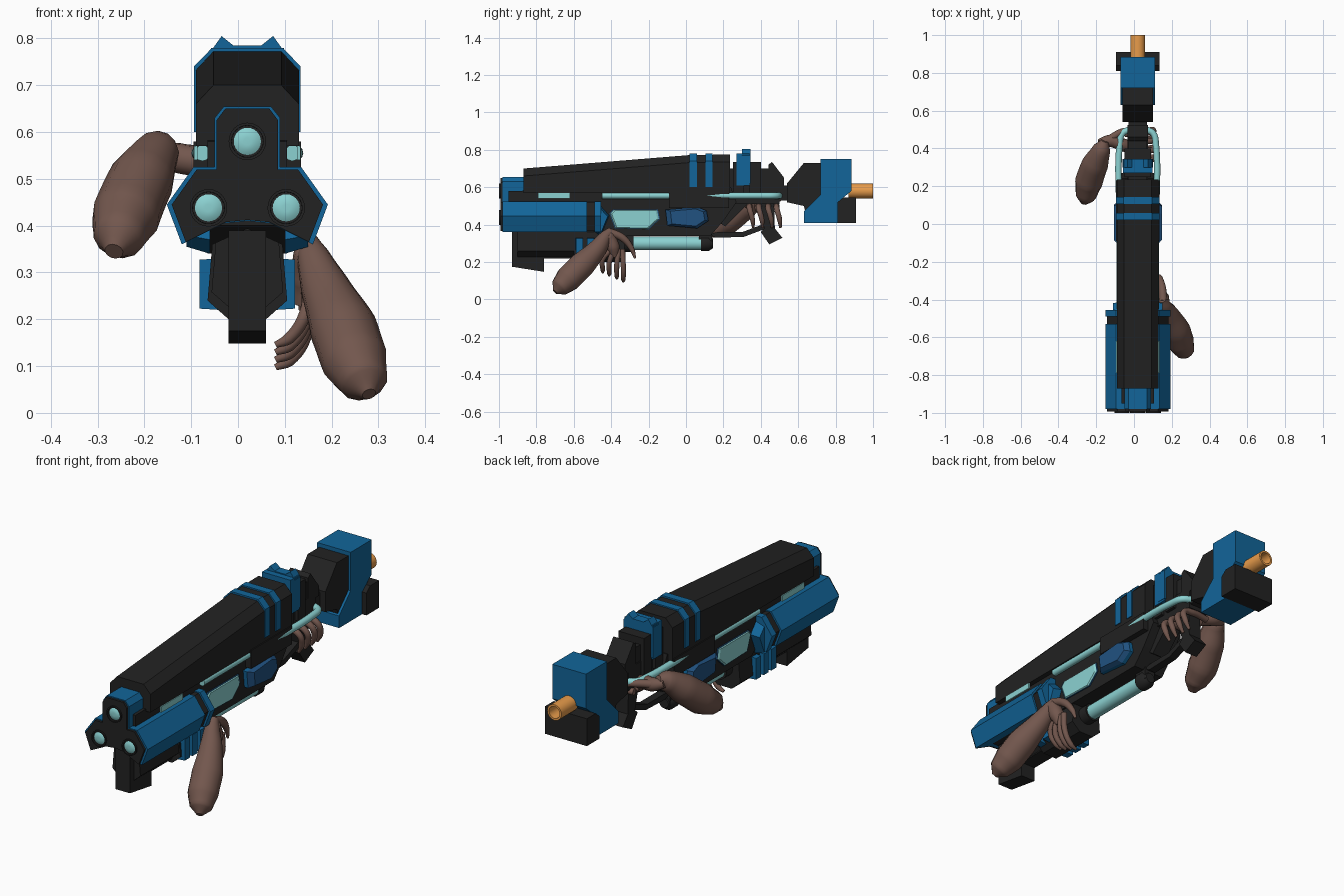
import bpy, bmesh, math
from mathutils import Vector

if "Cube" in bpy.data.objects:
    bpy.data.objects.remove(bpy.data.objects["Cube"])

CX = 0.02  # centre line of the weapon


def material(name, rgb):
    m = bpy.data.materials.new(name)
    m.use_nodes = True
    m.diffuse_color = (*rgb, 1)
    m.node_tree.nodes["Principled BSDF"].inputs["Base Color"].default_value = (*rgb, 1)
    return m


BLACK = material("charcoal black", (0.016, 0.016, 0.016))
BLUE = material("strong blue", (0.006, 0.13, 0.32))
NAVY = material("muted blue", (0.015, 0.085, 0.22))
TEAL = material("pale teal", (0.26, 0.64, 0.64))
SKIN = material("brown skin", (0.17, 0.095, 0.075))
ORANGE = material("orange brass", (0.8, 0.33, 0.07))


def loft(name, sections, mat):
    """Skin a list of matching cross-sections and cap both ends."""
    bm = bmesh.new()
    rings = [[bm.verts.new(p) for p in s] for s in sections]
    n = len(rings[0])
    for a, b in zip(rings, rings[1:]):
        for i in range(n):
            j = (i + 1) % n
            bm.faces.new((a[i], a[j], b[j], b[i]))
    bm.faces.new(rings[0])
    bm.faces.new(rings[-1])
    bmesh.ops.recalc_face_normals(bm, faces=bm.faces)
    me = bpy.data.meshes.new(name)
    bm.to_mesh(me)
    bm.free()
    me.materials.append(mat)
    ob = bpy.data.objects.new(name, me)
    bpy.context.collection.objects.link(ob)
    return ob


def side_prism(name, yz, half, mat):
    """Side profile extruded evenly about the centre line."""
    return loft(name, [[(CX + s * half, y, z) for y, z in yz] for s in (-1, 1)], mat)


def front_prism(name, xz, y0, y1, mat, side=1):
    """Front profile, relative to the centre line, extruded along y."""
    return loft(name, [[(CX + side * x, y, z) for x, z in xz] for y in (y0, y1)], mat)


def box(name, half, y0, y1, z0, z1, mat):
    return side_prism(name, [(y0, z0), (y1, z0), (y1, z1), (y0, z1)], half, mat)


def panel(name, side, yz, x0, x1, shrink, mat):
    """Side plate that narrows outwards."""
    cy = sum(p[0] for p in yz) / len(yz)
    cz = sum(p[1] for p in yz) / len(yz)
    outer = [(CX + side * x1, cy + (y - cy) * shrink, cz + (z - cz) * shrink) for y, z in yz]
    return loft(name, [[(CX + side * x0, y, z) for y, z in yz], outer], mat)


def lathe(name, x, z, profile, mat, sides=24):
    """Round part about a line along y; profile holds (y, radius)."""
    turns = [math.tau * i / sides for i in range(sides)]
    ob = loft(name, [[(x + r * math.cos(t), y, z + r * math.sin(t)) for t in turns]
                     for y, r in profile], mat)
    smooth(ob)
    return ob


def smooth(ob):
    bpy.ops.object.select_all(action='DESELECT')
    ob.select_set(True)
    bpy.context.view_layer.objects.active = ob
    bpy.ops.object.shade_smooth_by_angle(angle=math.radians(40))


def limb(name, points, mat):
    """Smooth sweep through (x, y, z, radius) points, converted to a mesh."""
    cu = bpy.data.curves.new(name, 'CURVE')
    cu.dimensions = '3D'
    cu.bevel_depth = 1
    cu.bevel_resolution = 4
    cu.resolution_u = 6
    cu.use_fill_caps = True
    sp = cu.splines.new('BEZIER')
    sp.bezier_points.add(len(points) - 1)
    for bp, (x, y, z, r) in zip(sp.bezier_points, points):
        bp.co = (x, y, z)
        bp.radius = r
        bp.handle_left_type = bp.handle_right_type = 'AUTO'
    cu.materials.append(mat)
    ob = bpy.data.objects.new(name, cu)
    bpy.context.collection.objects.link(ob)
    bpy.ops.object.select_all(action='DESELECT')
    ob.select_set(True)
    bpy.context.view_layer.objects.active = ob
    bpy.ops.object.convert(target='MESH')
    smooth(bpy.context.object)


def hood(y, top, bottom, half=0.11, drop=0.04):
    """Cross-section with chamfered top corners."""
    pts = [(-half, bottom), (-half, top - drop), (-half * 0.66, top),
           (half * 0.66, top), (half, top - drop), (half, bottom)]
    return [(CX + x, y, z) for x, z in pts]


# Upper housing with its blue bands
loft("upper_housing", [hood(-0.87, 0.70, 0.57), hood(0.02, 0.772, 0.57), hood(0.235, 0.775, 0.57)], BLACK)
for i, y in enumerate((0.02, 0.105)):
    loft(f"housing_band_{i + 1}", [hood(y, 0.78, 0.6, 0.114), hood(y + 0.038, 0.78, 0.6, 0.114)], BLUE)

# Central body
side_prism("main_body", [(-0.95, 0.4), (-0.95, 0.58), (0.24, 0.6), (0.27, 0.52), (0.2, 0.42),
                         (0.13, 0.34), (-0.42, 0.34), (-0.5, 0.4)], 0.085, BLACK)
box("body_ledge", 0.115, -0.09, 0.23, 0.49, 0.58, BLACK)
box("rear_receiver", 0.055, 0.2, 0.5, 0.51, 0.62, BLACK)
for y in (0.25, 0.34):
    box("receiver_block", 0.07, y, y + 0.06, 0.55, 0.735, BLACK)
box("receiver_core", 0.05, 0.22, 0.44, 0.6, 0.70, BLACK)
side_prism("rear_fin", [(0.44, 0.6), (0.44, 0.72), (0.46, 0.735), (0.525, 0.65), (0.525, 0.6)], 0.055, BLACK)

# Rear sight with two raised horns
front_prism("rear_sight", [(-0.08, 0.62), (-0.08, 0.77), (-0.055, 0.805), (-0.03, 0.785),
                           (0.03, 0.785), (0.055, 0.805), (0.08, 0.77), (0.08, 0.62)], 0.3, 0.345, BLUE)
box("sight_base", 0.078, 0.27, 0.34, 0.61, 0.78, BLUE)

# Three-barrel cluster
LOBE = [(0, 0.41), (0.05, 0.405), (0.14, 0.36), (0.172, 0.445), (0.115, 0.525), (0, 0.525)]
core = [(x * 0.94, 0.444 + (z - 0.444) * 0.94) for x, z in LOBE]
for side, tag in ((1, "left"), (-1, "right")):
    front_prism(tag + "_barrel_shell", LOBE, -0.98, -0.53, BLUE, side)
    front_prism(tag + "_barrel_face", core, -0.992, -0.46, BLACK, side)
    front_prism(tag + "_barrel_collar", LOBE, -0.49, -0.455, BLUE, side)
    panel(tag + "_collar_wedge", side, [(-0.5, 0.37), (-0.455, 0.34), (-0.41, 0.45), (-0.455, 0.5)],
          0.08, 0.13, 0.8, BLUE)
TOP = [(-0.07, 0.5), (-0.07, 0.63), (-0.05, 0.655), (0.05, 0.655), (0.07, 0.63), (0.07, 0.5)]
front_prism("top_barrel_shell", TOP, -0.98, -0.8, BLUE)
front_prism("top_barrel_face", [(x * 0.94, z - 0.005) for x, z in TOP], -0.992, -0.8, BLACK)
for x, z in ((CX, 0.58), (CX + 0.083, 0.438), (CX - 0.083, 0.438)):
    lathe("muzzle_ring", x, z, [(-0.95, 0.04), (-1.0, 0.04), (-1.0, 0.034), (-0.97, 0.033)], BLACK)
    lathe("muzzle_lens", x, z, [(-0.97, 0.034), (-0.99, 0.032), (-0.998, 0.02), (-0.999, 0.008)], TEAL)

# Under-barrel prow and pump
side_prism("prow", [(-0.93, 0.39), (-0.93, 0.175), (-0.76, 0.148), (-0.76, 0.22),
                    (-0.5, 0.22), (-0.5, 0.39)], 0.04, BLACK)
HEX = [(0, 0.395), (0.075, 0.36), (0.085, 0.24), (0.04, 0.2), (-0.04, 0.2),
       (-0.085, 0.24), (-0.075, 0.36)]
front_prism("pump_front", [(x * 0.9, 0.39 + (z - 0.39) * 0.88) for x, z in HEX], -0.9, -0.58, BLACK)
front_prism("pump", HEX, -0.6, -0.33, BLACK)
for side in (1, -1):
    for y in (-0.59, -0.53, -0.47):
        panel("pump_plate", side, [(y, 0.22), (y + 0.04, 0.22), (y + 0.04, 0.33), (y, 0.33)], 0.06, 0.102, 0.95, BLUE)

# Energy cell beneath the body
lathe("energy_cell", CX, 0.3, [(-0.36, 0.036), (0.09, 0.036)], TEAL)
lathe("cell_cap", CX, 0.3, [(0.08, 0.042), (0.12, 0.042), (0.145, 0.025)], BLACK)
lathe("cell_socket", CX, 0.3, [(-0.36, 0.045), (-0.28, 0.045)], BLACK)
box("cell_mount", 0.03, 0.07, 0.14, 0.29, 0.36, BLACK)

# Side windows, armour panels and glow strips
for side, tag in ((1, "left"), (-1, "right")):
    window = [(-0.41, 0.46), (-0.38, 0.38), (-0.2, 0.375), (-0.14, 0.43), (-0.15, 0.48), (-0.39, 0.48)]
    panel(tag + "_window_frame", side, window, 0.08, 0.091, 1.0, NAVY)
    panel(tag + "_window", side, window, 0.088, 0.096, 0.9, TEAL)
    armour = [(-0.11, 0.48), (-0.1, 0.395), (0.06, 0.38), (0.12, 0.42), (0.11, 0.475), (0.06, 0.495)]
    panel(tag + "_armour_panel", side, armour, 0.08, 0.105, 1.0, BLUE)
    panel(tag + "_armour_cap", side, armour, 0.105, 0.127, 0.8, NAVY)
    panel(tag + "_front_glow", side, [(-0.79, 0.54), (-0.62, 0.54), (-0.62, 0.57), (-0.79, 0.57)],
          0.106, 0.114, 1.0, TEAL)
    x = CX + side * 0.096
    limb(tag + "_glow_pipe", [(x, -0.45, 0.555, 0.017), (x, 0, 0.555, 0.017), (x, 0.42, 0.555, 0.017),
                              (x - side * 0.015, 0.48, 0.555, 0.017),
                              (CX + side * 0.045, 0.5, 0.555, 0.017)], TEAL)

# Trigger guard and grip
side_prism("guard_strip", [(0.12, 0.35), (0.16, 0.33), (0.31, 0.335), (0.43, 0.38), (0.42, 0.405),
                           (0.3, 0.36), (0.17, 0.36)], 0.02, BLACK)
side_prism("guard_strut", [(0.18, 0.41), (0.21, 0.39), (0.33, 0.51), (0.27, 0.53)], 0.04, BLACK)
side_prism("pistol_grip", [(0.38, 0.53), (0.42, 0.38), (0.4, 0.36), (0.445, 0.295), (0.515, 0.33),
                           (0.475, 0.38), (0.47, 0.53)], 0.035, BLACK)

# Shoulder stock
box("stock_neck", 0.05, 0.46, 0.58, 0.53, 0.61, BLACK)
side_prism("stock_front", [(0.54, 0.52), (0.54, 0.62), (0.63, 0.73), (0.74, 0.73), (0.74, 0.42),
                           (0.65, 0.42), (0.63, 0.5)], 0.08, BLACK)
side_prism("stock_shell", [(0.72, 0.75), (0.885, 0.75), (0.885, 0.58), (0.81, 0.52), (0.81, 0.41),
                           (0.63, 0.41), (0.63, 0.47), (0.72, 0.56)], 0.092, BLUE)
side_prism("stock_butt", [(0.81, 0.41), (0.91, 0.41), (0.91, 0.545), (0.84, 0.545), (0.81, 0.52)], 0.115, BLACK)
lathe("rear_tube", CX, 0.58, [(0.87, 0.039), (1.0, 0.039), (1.0, 0.029), (0.9, 0.029)], ORANGE)

# Front arm, hand and fingers
limb("front_forearm", [(0.28, -0.7, 0.04, 0.015), (0.27, -0.675, 0.065, 0.052), (0.25, -0.63, 0.11, 0.071),
                       (0.225, -0.56, 0.18, 0.072), (0.185, -0.475, 0.27, 0.052),
                       (0.16, -0.43, 0.335, 0.035), (0.15, -0.4, 0.37, 0.02)], SKIN)
limb("front_palm", [(0.165, -0.44, 0.36, 0.015), (0.155, -0.42, 0.34, 0.036),
                    (0.15, -0.39, 0.28, 0.036), (0.14, -0.38, 0.23, 0.022)], SKIN)
limb("front_thumb", [(0.155, -0.41, 0.36, 0.022), (0.15, -0.34, 0.33, 0.02),
                     (0.14, -0.29, 0.27, 0.014), (0.135, -0.272, 0.22, 0.006)], SKIN)
for i, y in enumerate((-0.445, -0.41, -0.37, -0.335)):
    z = 0.155 - 0.016 * i
    limb(f"front_finger_{i + 1}", [(0.15, -0.4 + 0.02 * i, 0.27, 0.015), (0.145, y, z + 0.06, 0.014),
                                   (0.11, y, z + 0.005, 0.013), (0.08, y, z - 0.01, 0.007)], SKIN)

# Rear arm, hand and fingers
limb("rear_forearm", [(-0.265, 0.115, 0.345, 0.02), (-0.255, 0.15, 0.375, 0.055),
                      (-0.24, 0.22, 0.42, 0.073), (-0.205, 0.32, 0.5, 0.07),
                      (-0.17, 0.4, 0.56, 0.047), (-0.155, 0.44, 0.575, 0.02)], SKIN)
limb("rear_palm", [(-0.185, 0.43, 0.56, 0.02), (-0.13, 0.44, 0.545, 0.032), (-0.06, 0.42, 0.53, 0.034),
                   (0.0, 0.4, 0.49, 0.034), (0.04, 0.4, 0.48, 0.02)], SKIN)
limb("rear_thumb", [(-0.13, 0.45, 0.55, 0.02), (-0.06, 0.49, 0.55, 0.017), (0.0, 0.5, 0.53, 0.008)], SKIN)
for i, y in enumerate((0.34, 0.39, 0.44, 0.485)):
    limb(f"rear_finger_{i + 1}", [(-0.05, y - 0.01, 0.5, 0.016), (0.04, y, 0.5, 0.016),
                                  (0.095, y, 0.485, 0.015), (0.1, y + 0.015, 0.43, 0.014),
                                  (0.08, y + 0.02, 0.385, 0.007)], SKIN)
